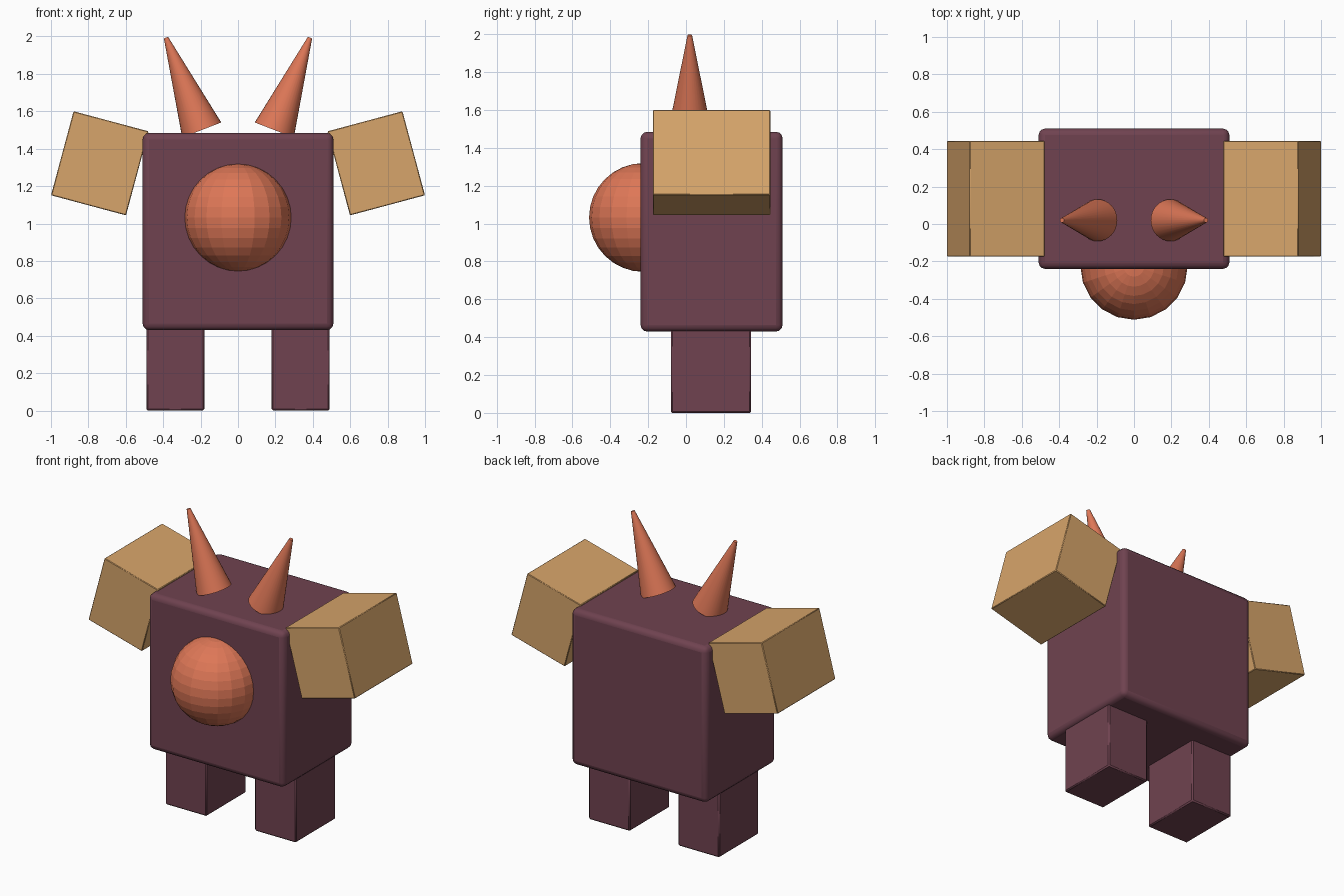
import bpy, math
from mathutils import Vector

if "Cube" in bpy.data.objects:
    bpy.data.objects.remove(bpy.data.objects["Cube"])


def material(name, rgb):
    m = bpy.data.materials.new(name)
    m.diffuse_color = (*rgb, 1)
    m.use_nodes = True
    m.node_tree.nodes["Principled BSDF"].inputs["Base Color"].default_value = m.diffuse_color
    return m


PLUM = material("plum", (0.160, 0.055, 0.080))
ORANGE = material("burnt orange", (0.730, 0.185, 0.095))
TAN = material("tan", (0.680, 0.375, 0.145))


def finish(name, mat, smooth=None):
    ob = bpy.context.object
    ob.name = name
    ob.data.materials.append(mat)
    if smooth:
        bpy.ops.object.shade_smooth_by_angle(angle=math.radians(smooth))
    return ob


def box(name, centre, size, mat, bevel, segments=1, tilt=0):
    bpy.ops.mesh.primitive_cube_add(size=1, location=centre)
    ob = bpy.context.object
    ob.scale = size
    bpy.ops.object.transform_apply(location=False, rotation=False, scale=True)
    ob.rotation_euler.y = tilt
    mod = ob.modifiers.new("soft edges", "BEVEL")
    mod.width = bevel
    mod.segments = segments
    return finish(name, mat, 40)


# Rounded block body
box("body", (0, 0.135, 0.957), (1.02, 0.75, 1.055), PLUM, 0.035, 3)

# Faceted ball nose on the front
bpy.ops.mesh.primitive_uv_sphere_add(segments=20, ring_count=16, radius=0.287,
                                     location=(0, -0.225, 1.032))
finish("nose", ORANGE)

for side, s in (("left", -1), ("right", 1)):
    # Stubby legs, running slightly into the body
    box(side + "_leg", (s * 0.335, 0.132, 0.23), (0.31, 0.425, 0.46), PLUM, 0.008)
    # Tilted block arms
    box(side + "_arm", (s * 0.739, 0.135, 1.322), (0.415, 0.62, 0.465), TAN,
        0.004, tilt=-s * math.radians(15))
    # Horns leaning outwards
    base, tip = Vector((s * 0.194, 0.02, 1.50)), Vector((s * 0.385, 0.02, 1.994))
    axis = tip - base
    bpy.ops.mesh.primitive_cone_add(vertices=32, radius1=0.112, radius2=0.012,
                                    depth=axis.length, location=(base + tip) / 2,
                                    rotation=axis.to_track_quat('Z', 'Y').to_euler())
    finish(side + "_horn", ORANGE, 40)
